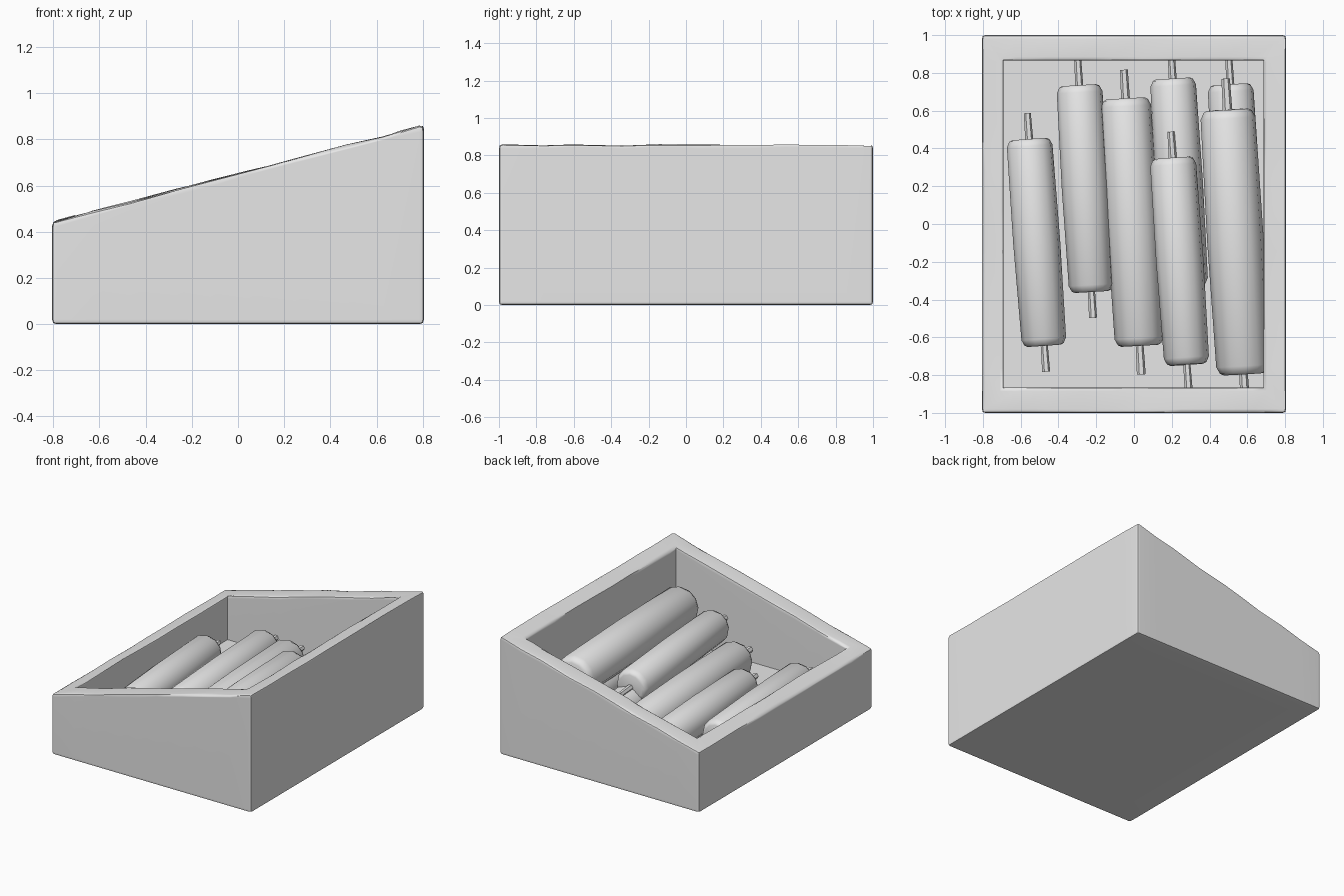
import bpy, bmesh, math, random
from mathutils import Vector

if "Cube" in bpy.data.objects:
    bpy.data.objects.remove(bpy.data.objects["Cube"])

random.seed(4)
grey = bpy.data.materials.new("plain grey")
grey.diffuse_color = (0.8, 0.8, 0.8, 1)
grey.use_nodes = True
grey.node_tree.nodes["Principled BSDF"].inputs["Base Color"].default_value = grey.diffuse_color


def finish(bm, name, angle):
    bmesh.ops.recalc_face_normals(bm, faces=bm.faces[:])
    mesh = bpy.data.meshes.new(name)
    bm.to_mesh(mesh)
    bm.free()
    mesh.materials.append(grey)
    obj = bpy.data.objects.new(name, mesh)
    bpy.context.collection.objects.link(obj)
    bpy.ops.object.select_all(action='DESELECT')
    obj.select_set(True)
    bpy.context.view_layer.objects.active = obj
    bpy.ops.object.shade_smooth_by_angle(angle=math.radians(angle))
    return obj


def rim_z(x):
    return 0.656 + 0.26 * x


# Sloped open crate: outer shell, rim and recessed floor
FLOOR = 0.155
bm = bmesh.new()


def ring(x0, x1, y, z):
    return [bm.verts.new((px, py, z(px)))
            for px, py in ((x0, -y), (x1, -y), (x1, y), (x0, y))]


rings = [ring(-0.805, 0.805, 1.0, lambda x: 0.0),
         ring(-0.805, 0.805, 1.0, rim_z),
         ring(-0.69, 0.685, 0.865, rim_z),
         ring(-0.69, 0.685, 0.865, lambda x: FLOOR)]
for a, b in zip(rings, rings[1:]):
    for i in range(4):
        j = (i + 1) % 4
        bm.faces.new((a[i], a[j], b[j], b[i]))
bm.faces.new(rings[0][::-1])
bm.faces.new(rings[3])
bmesh.ops.recalc_face_normals(bm, faces=bm.faces[:])

# Irregular cuts along the walls give the edges a worn, hand-cut look
for axis, reach in ((Vector((1, 0, 0)), 0.6), (Vector((0, 1, 0)), 0.8)):
    for k in range(8):
        t = -reach + 2 * reach * (k + random.uniform(-0.3, 0.3)) / 7
        bmesh.ops.bisect_plane(bm, geom=bm.verts[:] + bm.edges[:] + bm.faces[:],
                               plane_co=axis * t, plane_no=axis)
sharp = [e for e in bm.edges if len(e.link_faces) == 2
         and e.calc_face_angle(0) > 0.5
         and max(v.co.z for v in e.verts) != min(v.co.z for v in e.verts)
         or all(v.co.z < 0.001 for v in e.verts)
         and e.calc_face_angle(0) > 0.5
         or all(v.co.z > 0.4 for v in e.verts) and e.calc_face_angle(0) > 0.5]
sharp = [e for e in sharp if not (all(abs(v.co.x) < 0.7 and abs(v.co.y) < 0.9
                                      for v in e.verts)
                                  and min(v.co.z for v in e.verts) < 0.2)]
bmesh.ops.bevel(bm, geom=sharp, offset=0.02, segments=2, profile=0.6,
                affect='EDGES', clamp_overlap=True)
# Small dents on the upper rim
for v in bm.verts:
    if v.co.z > 0.4:
        v.co.z -= random.uniform(0, 0.010)
crate = finish(bm, "crate", 40)
crate.modifiers.new("even shading", 'WEIGHTED_NORMAL').keep_sharp = True


# Candles: lathed body with rounded ends and a thin wick at each end
def candle(index, back, front, radius):
    a, b = Vector(back), Vector(front)
    axis = (b - a).normalized()
    length = (b - a).length
    rot = Vector((0, 0, 1)).rotation_difference(axis)
    bm = bmesh.new()

    def lathe(profile, sides):
        loops = []
        for d, r in profile:
            loops.append([bm.verts.new(a + rot @ Vector((
                r * math.cos(2 * math.pi * i / sides),
                r * math.sin(2 * math.pi * i / sides), d)))
                for i in range(sides)])
        for p, q in zip(loops, loops[1:]):
            for i in range(sides):
                j = (i + 1) % sides
                bm.faces.new((p[i], p[j], q[j], q[i]))
        bm.faces.new(loops[0][::-1])
        bm.faces.new(loops[-1])

    r = radius
    lathe([(0, 0.72 * r), (0.06 * r, 0.85 * r), (0.3 * r, 0.97 * r),
           (length * 0.5, r), (length - 0.3 * r, 0.95 * r),
           (length - 0.06 * r, 0.83 * r), (length, 0.7 * r)], 12)
    wick = 1.1 * r
    for start, end in ((-wick, 0.1 * r), (length - 0.1 * r, length + wick)):
        lathe([(start, 0.15 * r), (end, 0.17 * r)], 6)
    return finish(bm, f"candle_{index}", 45)


LOW = 0.275
candles = [
    ((-0.555, 0.45, LOW), (-0.475, -0.645, LOW), 0.125),
    ((-0.29, 0.735, LOW), (-0.225, -0.36, LOW), 0.125),
    ((-0.045, 0.665, LOW + 0.01), (0.03, -0.645, LOW + 0.01), 0.138),
    ((0.205, 0.77, LOW), (0.275, -0.33, LOW), 0.125),
    ((0.205, 0.35, 0.40), (0.28, -0.745, 0.42), 0.126),
    ((0.51, 0.74, LOW), (0.575, -0.36, LOW), 0.125),
    ((0.495, 0.605, 0.49), (0.58, -0.795, 0.47), 0.15),
]
for n, (back, front, radius) in enumerate(candles, 1):
    candle(n, back, front, radius)
